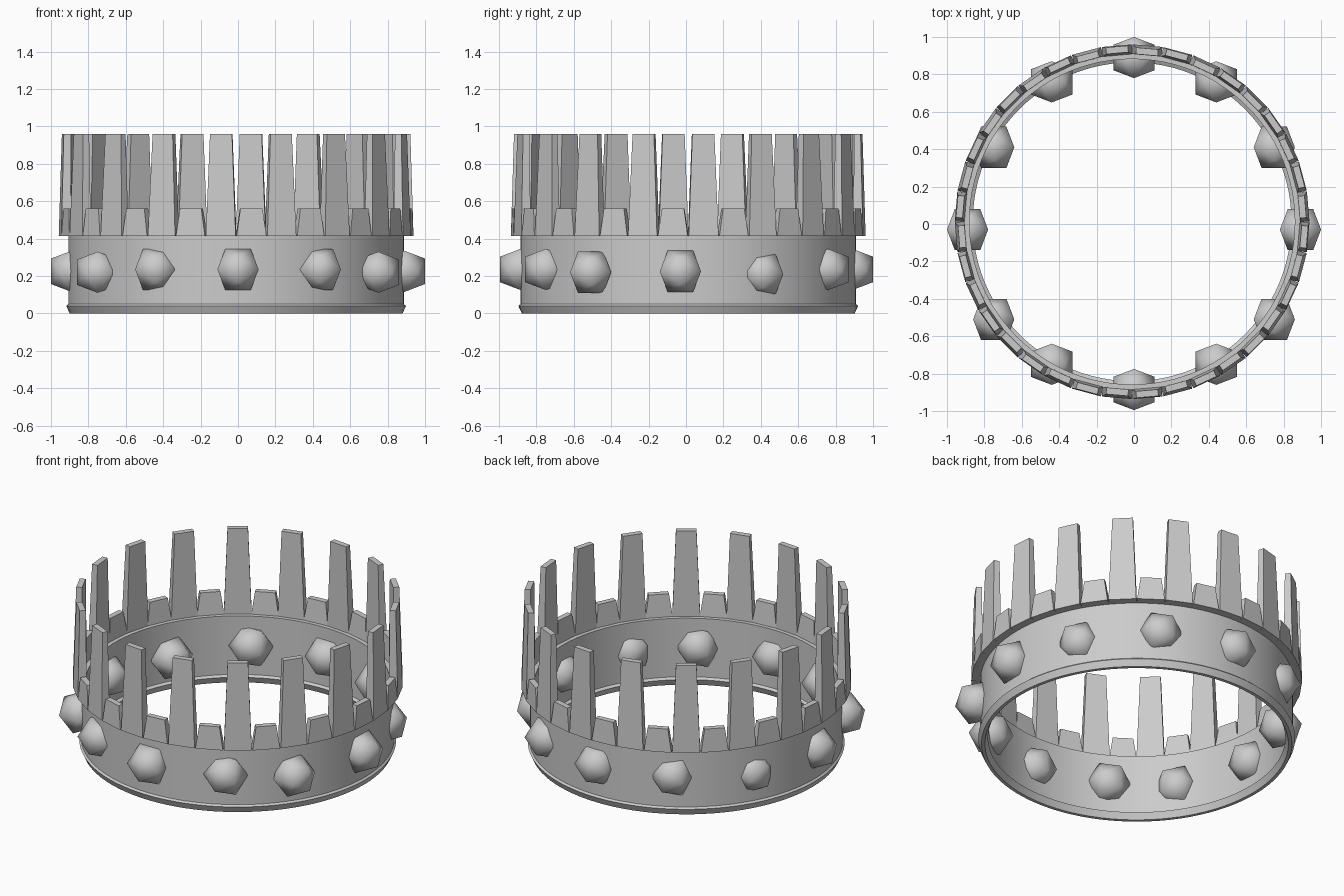
import bpy, bmesh, math
from mathutils import Vector, Matrix

cube = bpy.data.objects.get("Cube")
if cube:
    bpy.data.objects.remove(cube, do_unlink=True)

CENTRE = Vector((-0.01, 0.012, 0))   # the ring sits slightly off the gem circle

grey = bpy.data.materials.new("plain_grey")
grey.use_nodes = True
colour = (0.6, 0.6, 0.6, 1)
grey.diffuse_color = colour
grey.node_tree.nodes["Principled BSDF"].inputs["Base Color"].default_value = colour


def finish(bm, name, location, smooth=None):
    """Turn a bmesh into an object, with optional smooth shading up to an angle."""
    bmesh.ops.recalc_face_normals(bm, faces=bm.faces)
    mesh = bpy.data.meshes.new(name)
    bm.to_mesh(mesh)
    bm.free()
    mesh.materials.append(grey)
    obj = bpy.data.objects.new(name, mesh)
    obj.location = location
    bpy.context.collection.objects.link(obj)
    if smooth:
        bpy.ops.object.select_all(action='DESELECT')
        obj.select_set(True)
        bpy.context.view_layer.objects.active = obj
        bpy.ops.object.shade_smooth_by_angle(angle=math.radians(smooth))
    return obj


# Band: a closed wall profile with a bevelled bottom lip, turned about z
def band():
    profile = [(0.897, 0.42), (0.897, 0.05), (0.908, 0.04), (0.89, 0),
               (0.87, 0), (0.852, 0.04), (0.87, 0.05), (0.87, 0.42)]
    steps = 96
    bm = bmesh.new()
    rings = []
    for i in range(steps):
        a = math.tau * i / steps
        rings.append([bm.verts.new((r * math.cos(a), r * math.sin(a), z))
                      for r, z in profile])
    for i, ring in enumerate(rings):
        after = rings[(i + 1) % steps]
        for j in range(len(profile)):
            k = (j + 1) % len(profile)
            bm.faces.new((ring[j], after[j], after[k], ring[k]))
    finish(bm, "band", CENTRE, 30)


# Slats: flat tapered teeth standing side by side on the band
def slat(name, degrees, top, top_radius):
    bm = bmesh.new()
    bmesh.ops.create_cube(bm, size=1)
    for v in bm.verts:
        upper, outer = v.co.z > 0, v.co.x > 0
        v.co.y *= 0.118 if upper else 0.16
        if upper:
            v.co.x = top_radius if outer else top_radius - 0.035
        else:
            v.co.x = 0.945 if outer else 0.893
        v.co.z = top if upper else 0.415
    bm.transform(Matrix.Rotation(math.radians(degrees), 4, 'Z'))
    finish(bm, name, CENTRE)


# Gems: twenty-sided stones pushed through the band
def gem(name, x, y, z, turned):
    phi = (1 + math.sqrt(5)) / 2
    size = 0.11 / phi
    bm = bmesh.new()
    for s in (-1, 1):
        for t in (-phi, phi):
            for co in ((s, 0, t), (t, s, 0), (0, t, s)):
                bm.verts.new(Vector(co) * size)
    bmesh.ops.convex_hull(bm, input=bm.verts[:])
    if turned:
        bm.transform(Matrix.Rotation(math.pi / 2, 4, 'Z'))
    finish(bm, name, (x, y, z), 60)


band()
for n in range(18):
    slat(f"tall_slat_{n + 1}", 5 + 20 * n, 0.96, 0.93)
    slat(f"short_slat_{n + 1}", 15 + 20 * n, 0.56, 0.94)

gem("front_gem", 0, -0.885, 0.235, False)
gem("back_gem", 0, 0.89, 0.235, False)
pairs = {"front_inner": (0.44, -0.75, 0.235, False),
         "front_outer": (0.75, -0.51, 0.22, True),
         "side": (0.89, -0.03, 0.225, True),
         "back_outer": (0.75, 0.41, 0.21, True),
         "back_inner": (0.44, 0.76, 0.235, False)}
for name, (x, y, z, turned) in pairs.items():
    gem(f"left_{name}_gem", x, y, z, turned)
    gem(f"right_{name}_gem", -x, y, z, turned)
